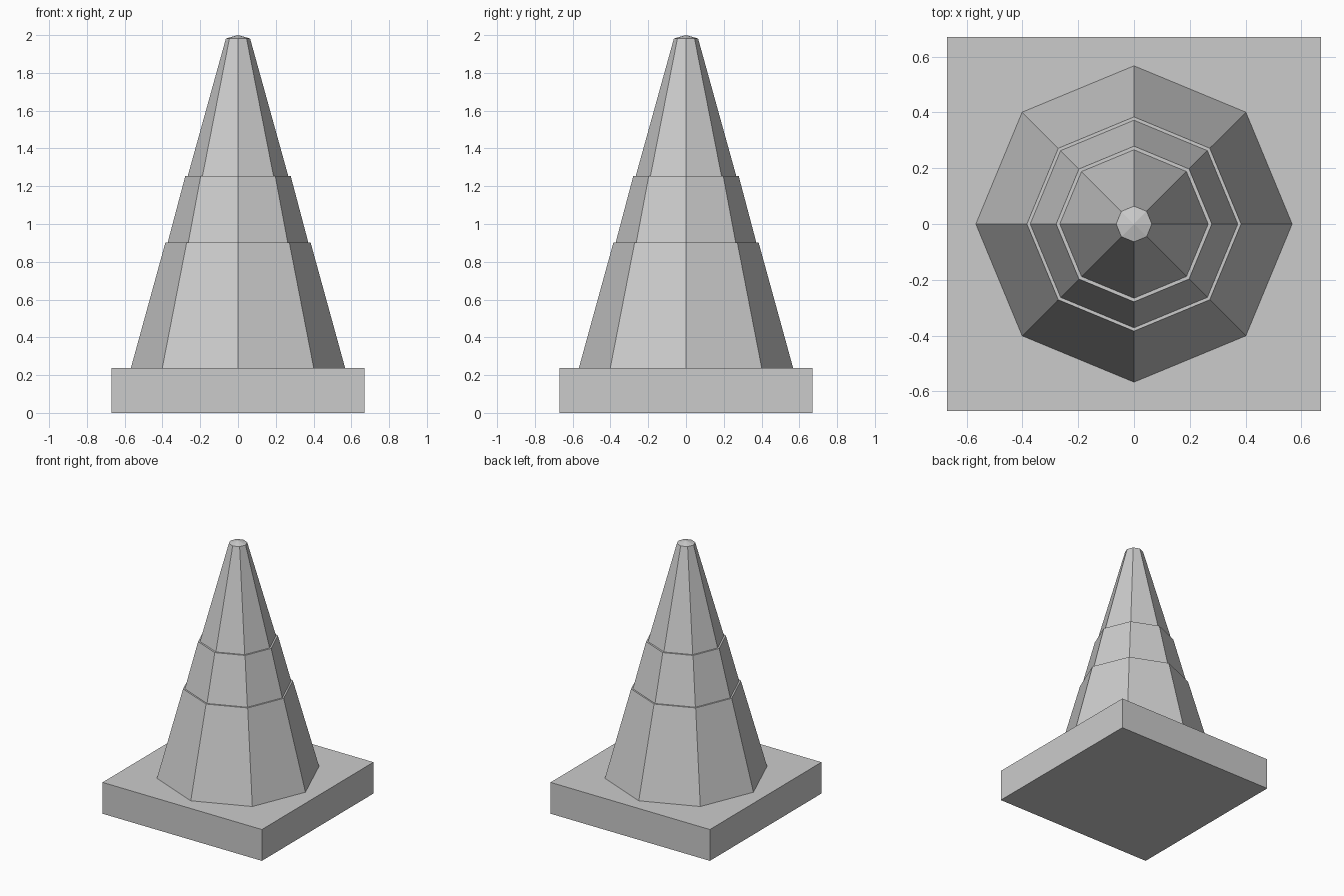
import bpy, bmesh, math

if "Cube" in bpy.data.objects:
    bpy.data.objects.remove(bpy.data.objects["Cube"])

SIDES = 8


def finish(bm, name):
    bmesh.ops.recalc_face_normals(bm, faces=bm.faces)
    mesh = bpy.data.meshes.new(name)
    bm.to_mesh(mesh)
    bm.free()
    obj = bpy.data.objects.new(name, mesh)
    bpy.context.collection.objects.link(obj)
    return obj


# square base slab
bm = bmesh.new()
bmesh.ops.create_cube(bm, size=1)
for v in bm.verts:
    v.co.x *= 1.34
    v.co.y *= 1.34
    v.co.z = (v.co.z + 0.5) * 0.238
finish(bm, "base_slab")

# stepped octagonal cone: (radius, height) profile with two narrow ledges
profile = [(0.567, 0.238), (0.384, 0.903), (0.372, 0.903),
           (0.279, 1.254), (0.266, 1.254), (0.064, 1.982)]
bm = bmesh.new()
rings = []
for r, z in profile:
    rings.append([bm.verts.new((r * math.cos(i * math.tau / SIDES),
                                r * math.sin(i * math.tau / SIDES), z))
                  for i in range(SIDES)])
for low, high in zip(rings, rings[1:]):
    for i in range(SIDES):
        j = (i + 1) % SIDES
        bm.faces.new((low[i], low[j], high[j], high[i]))

# shallow pointed tip and closed underside
apex = bm.verts.new((0, 0, 2.0))
for i in range(SIDES):
    bm.faces.new((rings[-1][i], rings[-1][(i + 1) % SIDES], apex))
bm.faces.new(rings[0][::-1])
finish(bm, "cone_body")
